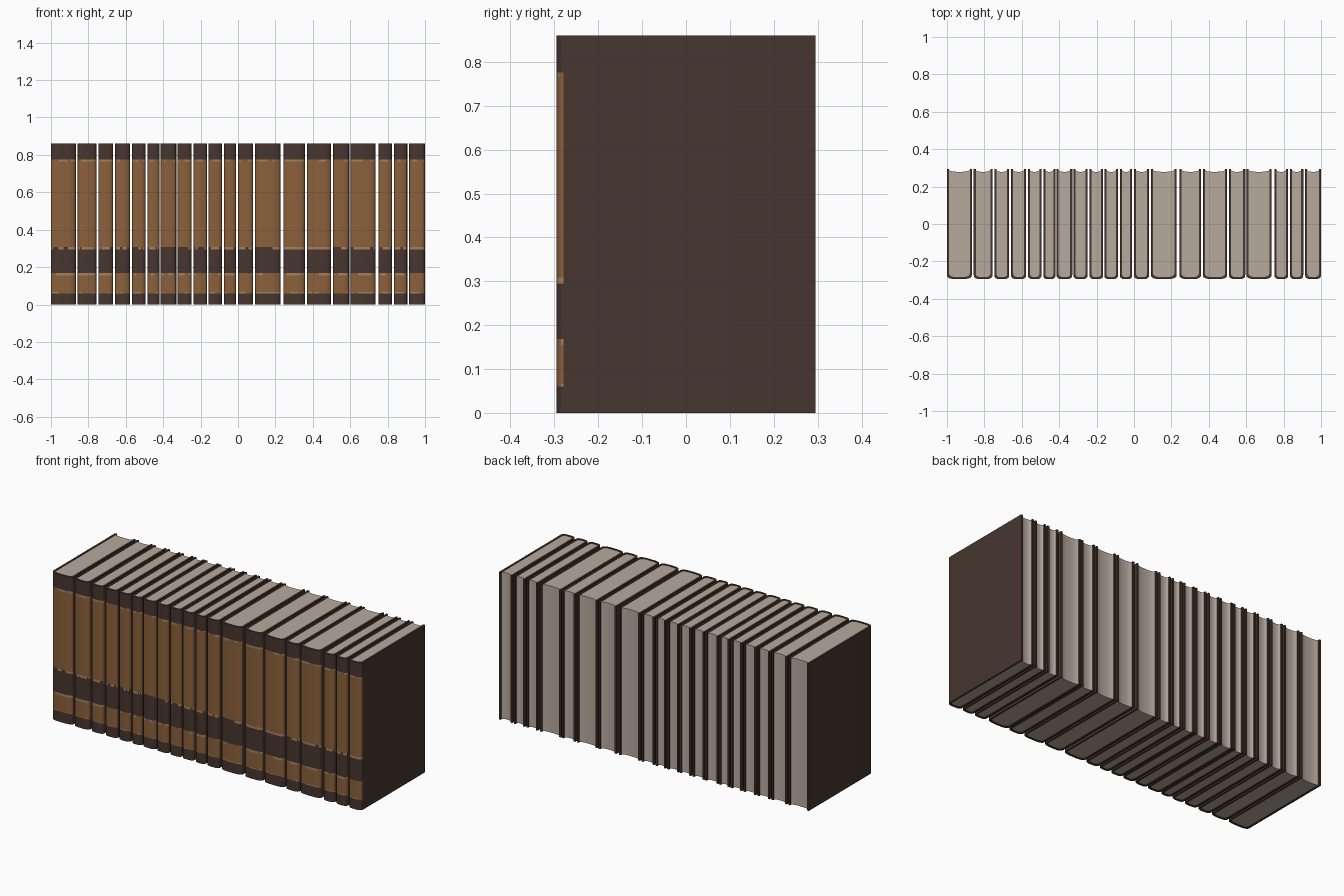
import bpy, bmesh, math, random

if "Cube" in bpy.data.objects:
    bpy.data.objects.remove(bpy.data.objects["Cube"])

random.seed(4)
H, BACK, SHOULDER, BULGE, T = 0.86, 0.295, -0.27, 0.025, 0.011


def material(name, rgb):
    m = bpy.data.materials.new(name)
    m.diffuse_color = (*rgb, 1)
    m.use_nodes = True
    m.node_tree.nodes["Principled BSDF"].inputs["Base Color"].default_value = m.diffuse_color
    return m


LEATHER = material("dark leather", (0.062, 0.036, 0.028))
LABEL = material("brown label", (0.26, 0.118, 0.043))
TRIM = material("tan trim", (0.37, 0.22, 0.11))
PAPER = material("paper", (0.47, 0.40, 0.34))

# Spine bands from bottom to top: (upper height, material slot)
BANDS = [(0.06, 0), (0.066, 2), (0.155, 1), (0.168, 2), (0.295, 0),
         (0.308, 2), (0.764, 1), (0.776, 2), (H, 0)]
TRIM_FALLBACK = {1: 1, 3: 1, 5: 0, 7: 1}   # colour where the trim is worn away
ARC = 14


def finish(bm, name, mats):
    bmesh.ops.recalc_face_normals(bm, faces=bm.faces[:])
    me = bpy.data.meshes.new(name)
    bm.to_mesh(me)
    bm.free()
    for m in mats:
        me.materials.append(m)
    ob = bpy.data.objects.new(name, me)
    bpy.context.collection.objects.link(ob)
    return ob


def spine_arc(hw, shift):
    """Rounded spine outline from the right side to the left."""
    pts = []
    for i in range(ARC + 1):
        a = math.pi * i / ARC
        c, s = math.cos(a), max(math.sin(a), 0)
        x = math.copysign(abs(c) ** 0.65, c) * hw
        pts.append((x, SHOULDER + shift - BULGE * s ** 0.65))
    return pts


def cover(cx, hw):
    outer = [(hw, BACK)] + spine_arc(hw, 0) + [(-hw, BACK)]
    hi = hw - T
    inner = [(hi, BACK)] + spine_arc(hi, T) + [(-hi, BACK)]
    n = len(outer)
    loop = outer + inner[::-1]
    bm = bmesh.new()
    rows = [[bm.verts.new((cx + x, y, z)) for x, y in loop]
            for z in [0] + [b[0] for b in BANDS]]
    for r, (_, slot) in enumerate(BANDS):
        worn = False
        for i in range(len(loop)):
            j = (i + 1) % len(loop)
            f = bm.faces.new((rows[r][i], rows[r][j], rows[r + 1][j], rows[r + 1][i]))
            # only the rounded front of the spine is painted
            if 2 <= i <= ARC - 1:
                if random.random() < 0.3:
                    worn = not worn
                f.material_index = TRIM_FALLBACK[r] if slot == 2 and worn else slot
    for row in (rows[0], rows[-1]):
        for i in range(n - 1):
            bm.faces.new((row[i], row[i + 1], row[-2 - i], row[-1 - i]))
    return finish(bm, "book_cover", [LEATHER, LABEL, TRIM])


def pages(cx, hw):
    # page block with a slightly hollow fore edge
    hi = hw - T + 0.001
    fore = [(-hi + 2 * hi * i / 8, 0.279 + 0.008 * abs(i / 4 - 1) ** 3) for i in range(9)]
    loop = spine_arc(hi, T - 0.001) + fore
    bm = bmesh.new()
    low, top = ([bm.verts.new((cx + x, y, z)) for x, y in loop] for z in (0.003, H - 0.003))
    for i in range(len(loop)):
        j = (i + 1) % len(loop)
        bm.faces.new((low[i], low[j], top[j], top[i]))
    bm.faces.new(low)
    bm.faces.new(top)
    return finish(bm, "page_block", [PAPER])


# Row of books: dividing lines between neighbours, with narrow and wide gaps
EDGES = [-1, -0.862, -0.752, -0.662, -0.572, -0.49, -0.417, -0.327, -0.243, -0.162,
         -0.08, -0.005, 0.086, 0.235, 0.363, 0.503, 0.598, 0.743, 0.829, 0.91, 1]
WIDE, NARROW = {13, 17}, {6, 7, 9, 16}


def half_gap(i):
    if i in (0, len(EDGES) - 1):
        return 0
    return 0.008 if i in WIDE else 0.003 if i in NARROW else 0.005


for i in range(len(EDGES) - 1):
    left, right = EDGES[i] + half_gap(i), EDGES[i + 1] - half_gap(i + 1)
    for build in (cover, pages):
        ob = build((left + right) / 2, (right - left) / 2)
        ob.select_set(True)
        bpy.context.view_layer.objects.active = ob
bpy.ops.object.shade_smooth_by_angle(angle=math.radians(35))
